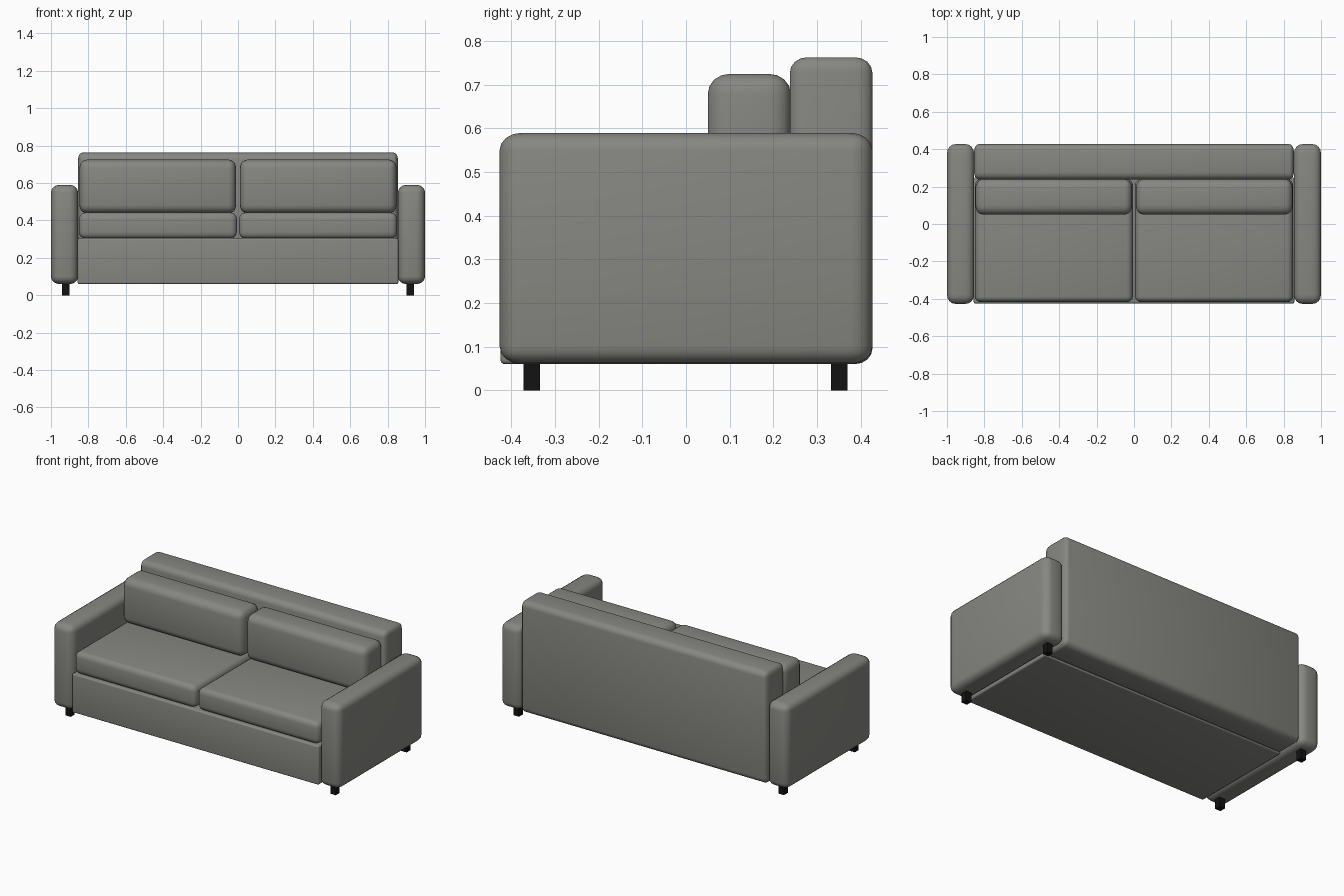
import bpy, bmesh, math

if "Cube" in bpy.data.objects:
    bpy.data.objects.remove(bpy.data.objects["Cube"])


def material(name, rgb):
    m = bpy.data.materials.new(name)
    m.diffuse_color = (*rgb, 1)
    m.use_nodes = True
    m.node_tree.nodes["Principled BSDF"].inputs["Base Color"].default_value = m.diffuse_color
    return m


FABRIC = material("grey fabric", (0.24, 0.24, 0.222))
BLACK = material("black legs", (0.006, 0.006, 0.006))


def box(name, lo, hi, mat, radius=None, segments=4):
    """Box between two corners; radius gives the edge rounding along x, y, z."""
    r = radius or (1, 1, 1)
    bm = bmesh.new()
    bmesh.ops.create_cube(bm, size=1)
    for v in bm.verts:
        for i in range(3):
            v.co[i] *= (hi[i] - lo[i]) / r[i]
    if radius:
        bmesh.ops.bevel(bm, geom=bm.edges[:], offset=1, segments=segments,
                        profile=0.5, affect='EDGES')
    for v in bm.verts:
        for i in range(3):
            v.co[i] = v.co[i] * r[i] + (lo[i] + hi[i]) / 2
    mesh = bpy.data.meshes.new(name)
    bm.to_mesh(mesh)
    bm.free()
    mesh.materials.append(mat)
    ob = bpy.data.objects.new(name, mesh)
    bpy.context.collection.objects.link(ob)
    if radius:
        bpy.ops.object.select_all(action='DESELECT')
        ob.select_set(True)
        bpy.context.view_layer.objects.active = ob
        bpy.ops.object.shade_smooth_by_angle(angle=math.radians(40))
    return ob


def pair(name, lo, hi, mat, radius=None):
    """Same box on the right and mirrored on the left."""
    box("right_" + name, lo, hi, mat, radius)
    box("left_" + name, (-hi[0], lo[1], lo[2]), (-lo[0], hi[1], hi[2]), mat, radius)


# frame: seat base and backrest
box("seat_base", (-0.857, -0.425, 0.06), (0.857, 0.25, 0.305), FABRIC, (0.01, 0.01, 0.01))
box("backrest", (-0.855, 0.238, 0.06), (0.855, 0.427, 0.763), FABRIC, (0.025, 0.04, 0.035))

# arms
pair("arm", (0.855, -0.427, 0.06), (1.0, 0.427, 0.59), FABRIC, (0.045, 0.05, 0.04))

# cushions
pair("seat_cushion", (0.006, -0.418, 0.303), (0.85, 0.24, 0.442), FABRIC, (0.035, 0.03, 0.035))
pair("back_cushion", (0.01, 0.05, 0.438), (0.848, 0.24, 0.725), FABRIC, (0.04, 0.05, 0.045))

# legs
for side, y in (("front", -0.353), ("back", 0.351)):
    pair(side + "_leg", (0.902, y - 0.019, 0), (0.94, y + 0.019, 0.075), BLACK)
